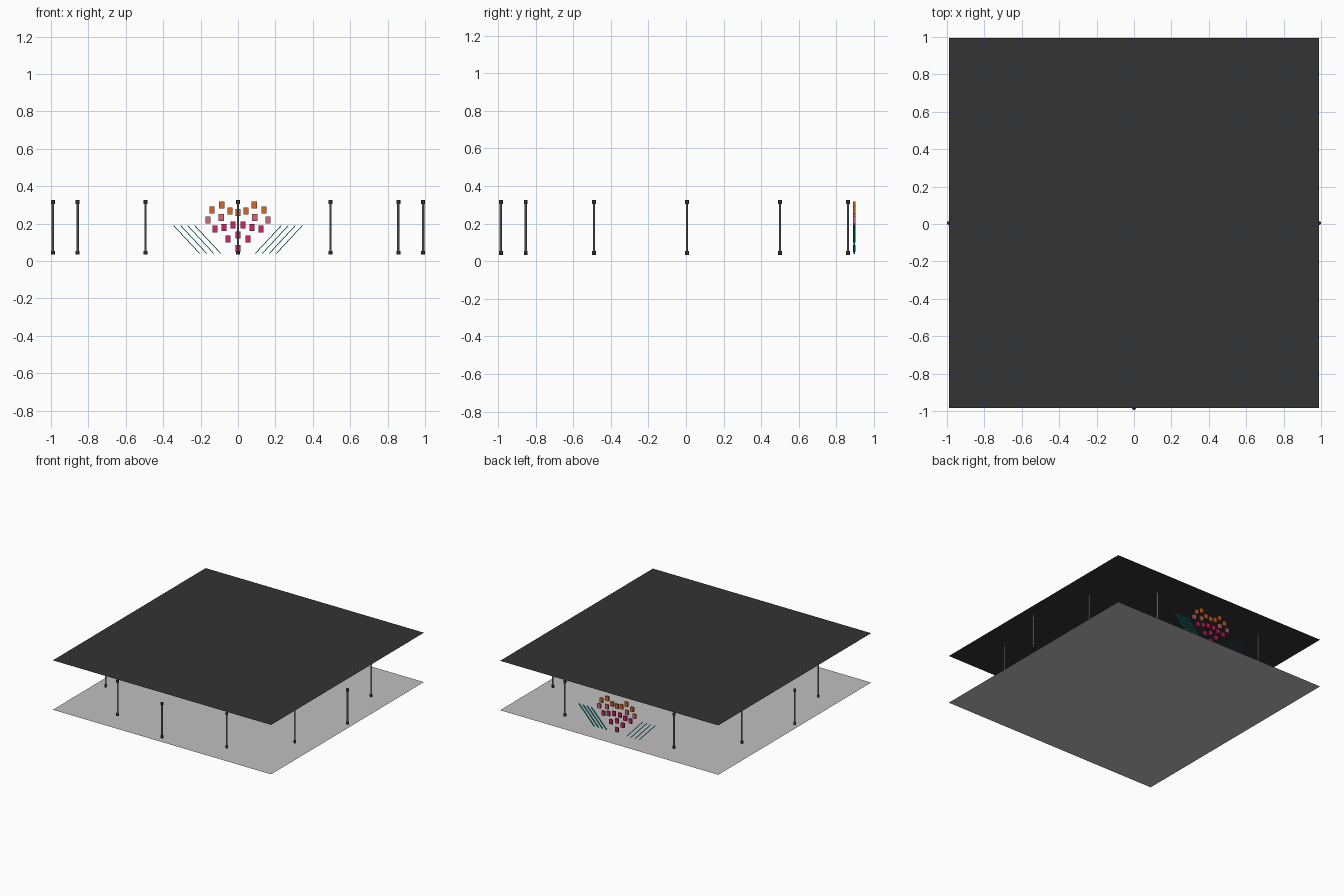
import bpy, math
from mathutils import Vector

if "Cube" in bpy.data.objects:
    bpy.data.objects.remove(bpy.data.objects["Cube"])

ROOF_Z, HALF, Y0 = 0.405, 0.99, 0.005


def mat(name, r, g, b):
    m = bpy.data.materials.new(name)
    m.diffuse_color = (r, g, b, 1)
    m.use_nodes = True
    m.node_tree.nodes["Principled BSDF"].inputs["Base Color"].default_value = m.diffuse_color
    return m


ROOF = mat("charcoal", 0.033, 0.033, 0.033)
FLOOR = mat("light grey", 0.53, 0.53, 0.53)
STEEL = mat("steel grey", 0.25, 0.25, 0.25)
DARK = mat("dark cap", 0.03, 0.03, 0.035)
ORANGE = mat("orange", 0.68, 0.14, 0.025)
PINK = mat("soft pink", 0.65, 0.14, 0.20)
MAGENTA = mat("magenta", 0.65, 0.018, 0.13)
TEAL = mat("teal", 0.005, 0.42, 0.40)


def finish(name, material):
    ob = bpy.context.object
    ob.name = name
    ob.data.materials.append(material)
    return ob


def sheet(name, z, material):
    bpy.ops.mesh.primitive_plane_add(size=2 * HALF, location=(0, Y0, z))
    finish(name, material)


def cylinder(name, loc, radius, depth, material):
    bpy.ops.mesh.primitive_cylinder_add(vertices=12, radius=radius, depth=depth, location=loc)
    finish(name, material)
    bpy.ops.object.shade_smooth_by_angle()


def box(name, loc, size, material, tilt=0):
    bpy.ops.mesh.primitive_cube_add(size=1, location=loc, rotation=(0, tilt, 0))
    bpy.context.object.scale = size
    finish(name, material)


# Floor and roof sheets
sheet("floor", 0, FLOOR)
sheet("roof", ROOF_Z, ROOF)

# Ring of posts with end caps; the place at the back is left open
for i in range(12):
    if i == 3:
        continue
    a = math.radians(30 * i)
    x, y = HALF * math.cos(a), HALF * math.sin(a) + Y0
    cylinder("post", (x, y, 0.18), 0.006, 0.27, STEEL)
    for z in (0.044, 0.315):
        cylinder("post_cap", (x, y, z), 0.0105, 0.02, DARK)

# Mirrored cluster of floating blocks: (x, z) of one half
YB = 0.895
clusters = (
    ("orange_block", ORANGE, [(0.139, 0.272), (0.087, 0.30), (0.043, 0.267), (0, 0.26)]),
    ("pink_block", PINK, [(0.16, 0.22), (0.09, 0.232)]),
    ("magenta_block", MAGENTA, [(0.123, 0.171), (0.075, 0.18), (0.027, 0.193),
                                (0.053, 0.118), (0, 0.139), (0, 0.067)]),
)
for name, m, spots in clusters:
    for x, z in spots:
        for s in ((1, -1) if x else (1,)):
            box(name, (s * x, YB, z), (0.028, 0.014, 0.037), m)

# Slanted thin strips on both sides of the blocks
for side in (1, -1):
    for k in range(4):
        low = Vector((side * (0.092 + 0.0375 * k), YB, 0.04))
        high = Vector((side * (0.232 + 0.0375 * k), YB, 0.19))
        d = high - low
        box("strip", (low + high) / 2, (0.004, 0.01, d.length), TEAL, math.atan2(d.x, d.z))
